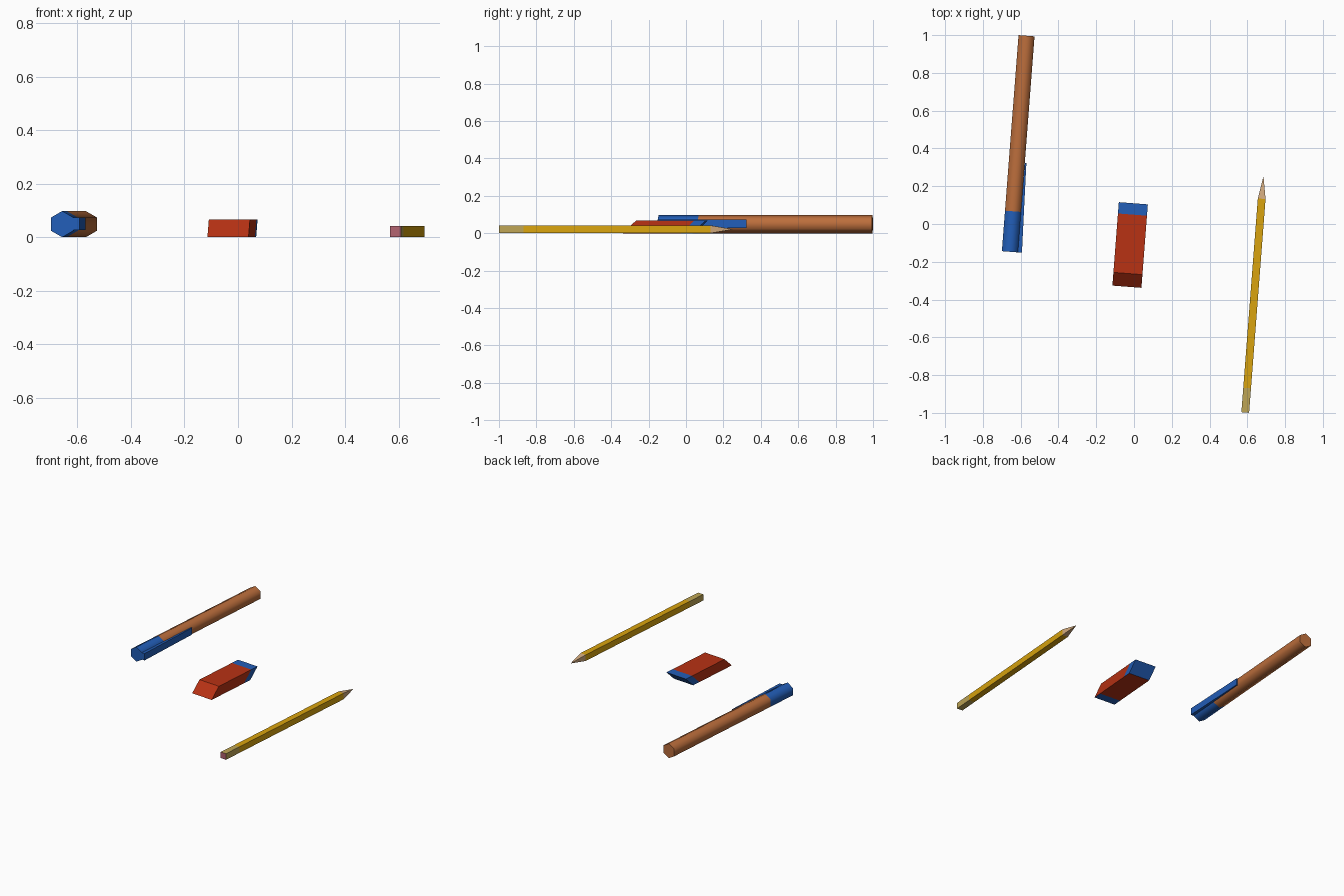
import bpy, bmesh, math
from mathutils import Matrix, Vector

if "Cube" in bpy.data.objects:
    bpy.data.objects.remove(bpy.data.objects["Cube"])

TILT = math.radians(-4.4)  # all items share this turn about z


def material(name, r, g, b):
    m = bpy.data.materials.new(name)
    lin = [((c / 255 + 0.055) / 1.055) ** 2.4 for c in (r, g, b)]
    m.diffuse_color = (*lin, 1)
    m.use_nodes = True
    m.node_tree.nodes["Principled BSDF"].inputs["Base Color"].default_value = m.diffuse_color
    return m


RED = material("red", 184, 50, 20)
BLUE = material("blue", 34, 94, 184)
BROWN = material("brown", 188, 110, 60)
YELLOW = material("yellow", 218, 164, 14)
BRASS = material("dull_brass", 190, 165, 85)
PINK = material("pink", 178, 98, 112)
WOOD = material("wood", 208, 168, 124)


def loft(name, rings, mats, origin, smooth=False, rule=None):
    """Skin rings of (x, y, z) points; caps both ends; rule picks a material per face."""
    bm = bmesh.new()
    rows = [[bm.verts.new(p) for p in ring] for ring in rings]
    n = len(rows[0])
    for a, b in zip(rows, rows[1:]):
        for i in range(n):
            j = (i + 1) % n
            bm.faces.new((a[i], a[j], b[j], b[i])).smooth = smooth
    bm.faces.new(rows[0])
    bm.faces.new(rows[-1])
    bmesh.ops.remove_doubles(bm, verts=bm.verts, dist=1e-5)
    bmesh.ops.recalc_face_normals(bm, faces=bm.faces)
    if rule:
        for f in bm.faces:
            f.material_index = rule(f.calc_center_median(), f.normal)
    bm.transform(Matrix.Translation(origin) @ Matrix.Rotation(TILT, 4, 'Z'))
    me = bpy.data.meshes.new(name)
    bm.to_mesh(me)
    bm.free()
    for m in mats:
        me.materials.append(m)
    ob = bpy.data.objects.new(name, me)
    bpy.context.collection.objects.link(ob)
    return ob


def hexagon(y, r=0.049):
    return [(r * math.sin(i * math.pi / 3), y, 0.049 + r * math.cos(i * math.pi / 3))
            for i in range(6)]


def rect(y, x0, x1, z0, z1):
    return [(x0, y, z0), (x1, y, z0), (x1, y, z1), (x0, y, z1)]


# Pen: hexagonal barrel, cap and side clip
pen = Vector((-0.657, -0.147, 0))
loft("pen_barrel", [hexagon(0.215), hexagon(1.147)], [BROWN], pen, smooth=True)
loft("pen_cap", [hexagon(0), hexagon(0.215)], [BLUE], pen, smooth=True)
loft("pen_clip", [rect(0, 0.04, 0.064, 0.027, 0.073),
                  rect(0.21, 0.041, 0.058, 0.027, 0.073),
                  rect(0.475, 0.043, 0.051, 0.027, 0.073)], [BLUE], pen)

# Rubber: slanted block, blue at the back end and under the front edge
def sheared(y):
    s, h = 0.07, 0.067
    return [(-0.077, y, 0), (0.077, y, 0), (0.077, y + s, h), (-0.077, y + s, h)]


def rubber_colour(c, n):
    if n.z < -0.9:
        return 1 if c.y < -0.27 else 0
    return 1 if c.y > -0.0 else 0


loft("rubber", [sheared(y) for y in (-0.333, -0.273, -0.02, 0.04)],
     [RED, BLUE], Vector((-0.012, 0, 0)), rule=rubber_colour)

# Pencil: square shaft with ferrule, pink end and sharpened point
def square(y, h=0.0205):
    return rect(y, -h, h, 0.021 - h, 0.021 + h)


def pencil_colour(c, n):
    if n.y < -0.9:
        return 2
    return 1 if c.y < 0.13 else 0


pencil = Vector((0.589, -0.998, 0))
loft("pencil_shaft", [square(0), square(0.13), square(1.135)],
     [YELLOW, BRASS, PINK], pencil, rule=pencil_colour)
loft("pencil_point", [square(1.135), square(1.25, 0.001)], [WOOD], pencil)
